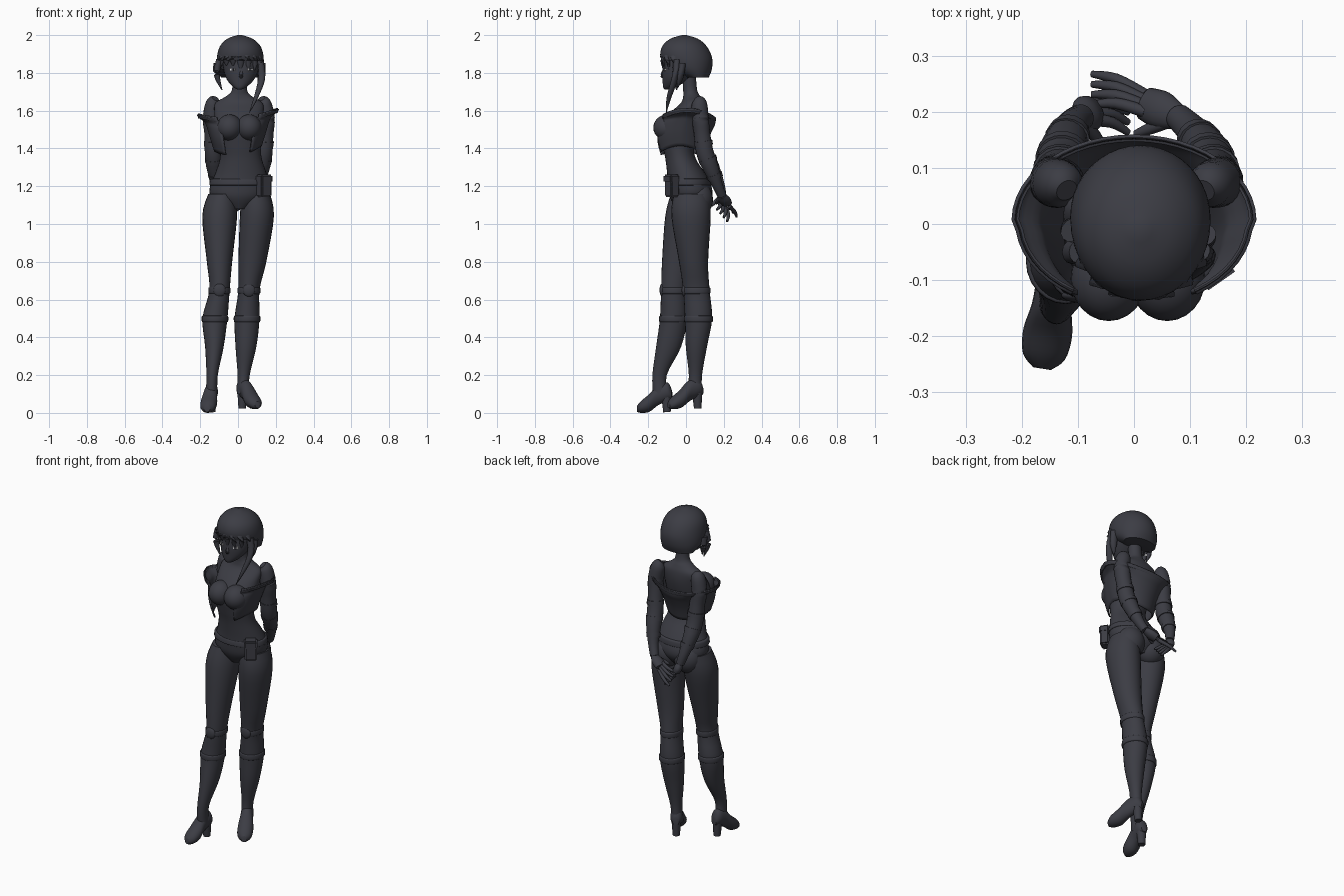
import bpy, bmesh
from math import sin, cos, pi, radians
from mathutils import Vector, Matrix

default = bpy.data.objects.get("Cube")
if default:
    bpy.data.objects.remove(default, do_unlink=True)


def make_material(name, colour):
    mat = bpy.data.materials.new(name)
    mat.use_nodes = True
    mat.diffuse_color = colour
    mat.node_tree.nodes["Principled BSDF"].inputs["Base Color"].default_value = colour
    return mat


charcoal = make_material("charcoal", (0.045, 0.046, 0.058, 1))
eye_white = make_material("eye white", (0.7, 0.7, 0.7, 1))


def finish(name, bm, mat=charcoal):
    """Turn a bmesh into a smooth shaded object."""
    bmesh.ops.recalc_face_normals(bm, faces=bm.faces)
    mesh = bpy.data.meshes.new(name)
    bm.to_mesh(mesh)
    bm.free()
    obj = bpy.data.objects.new(name, mesh)
    bpy.context.collection.objects.link(obj)
    mesh.materials.append(mat)
    bpy.ops.object.select_all(action='DESELECT')
    obj.select_set(True)
    bpy.context.view_layer.objects.active = obj
    bpy.ops.object.shade_smooth_by_angle(angle=radians(40))
    return obj


def spline(points, steps=4):
    """Catmull-Rom curve through points of any dimension."""
    pts = [Vector(p) for p in points]
    out = []
    for i in range(len(pts) - 1):
        b, c = pts[i], pts[i + 1]
        a = pts[i - 1] if i else b
        d = pts[i + 2] if i + 2 < len(pts) else c
        for k in range(steps):
            t = k / steps
            out.append(b + (c - a) * (t / 2) + (a * 2 - b * 5 + c * 4 - d) * (t * t / 2)
                       + (b * 3 - a - c * 3 + d) * (t ** 3 / 2))
    return out + [pts[-1]]


def skin(bm, rings, closed=True):
    """Bridge rows of points with quads."""
    rows = [[bm.verts.new(p) for p in ring] for ring in rings]
    for low, high in zip(rows, rows[1:]):
        count = len(low)
        for j in range(count if closed else count - 1):
            k = (j + 1) % count
            bm.faces.new((low[j], low[k], high[k], high[j]))
    if closed:
        bm.faces.new(rows[0])
        bm.faces.new(rows[-1])


def loft_mesh(sections, along=False, sides=24):
    """Ellipses (x, y, z, rx, ry), level or square to their path."""
    curve = spline(sections)
    rings = []
    for i, s in enumerate(curve):
        centre = Vector(s[:3])
        turn = Matrix.Identity(3)
        if along:
            ahead, behind = curve[min(i + 1, len(curve) - 1)], curve[max(i - 1, 0)]
            tangent = Vector(ahead[:3]) - Vector(behind[:3])
            turn = tangent.to_track_quat('Z', 'Y').to_matrix()
        angles = [2 * pi * j / sides for j in range(sides)]
        rings.append([centre + turn @ Vector((s[3] * cos(a), s[4] * sin(a), 0)) for a in angles])
    bm = bmesh.new()
    skin(bm, rings)
    return bm


def loft(name, sections, along=False, sides=24):
    return finish(name, loft_mesh(sections, along, sides))


def tube(name, points, sides=16, flat=1):
    """Round or flattened limb from (x, y, z, r) points."""
    return loft(name, [(*p, p[3] * flat) for p in points], True, sides)


def ball(name, place, size, spin=0):
    bm = bmesh.new()
    frame = Matrix.Translation(place) @ Matrix.Rotation(spin, 4, 'Z') @ Matrix.Diagonal((*size, 1))
    bmesh.ops.create_uvsphere(bm, u_segments=24, v_segments=14, radius=1, matrix=frame)
    return finish(name, bm)


def box(name, place, size, spin=0, mat=charcoal, bevel=0.0):
    bm = bmesh.new()
    frame = Matrix.Translation(place) @ Matrix.Rotation(spin, 4, 'Z') @ Matrix.Diagonal((*size, 1))
    bmesh.ops.create_cube(bm, size=1, matrix=frame)
    if bevel:
        bmesh.ops.bevel(bm, geom=bm.edges[:], offset=bevel, segments=2, affect='EDGES')
    return finish(name, bm, mat)


# Torso and neck
loft("torso", [
    (.005, .02, 1.08, .05, .07), (.005, .025, 1.14, .145, .11), (.01, .02, 1.2, .158, .115),
    (.015, 0, 1.27, .135, .1), (.015, -.03, 1.35, .11, .08), (.01, -.04, 1.42, .112, .085),
    (.005, -.03, 1.5, .128, .105), (.005, 0, 1.58, .13, .09), (.005, .03, 1.64, .125, .058),
    (.005, .03, 1.675, .07, .045), (.008, .022, 1.71, .04, .037), (.01, .015, 1.8, .038, .036)], sides=32)
for side, word in ((1, "left"), (-1, "right")):
    ball(word + "_bust", (.007 + side * .052, -.098, 1.51), (.068, .075, .07))
    ball(word + "_buttock", (.01 + side * .07, .065, 1.13), (.082, .078, .09))

# Belt and pouch
loft("belt", [(.01, .015, z, .162 - dip, .118 - dip)
              for z, dip in ((1.205, .004), (1.21, 0), (1.235, .004), (1.24, .012))], sides=32)
box("belt_pouch", (.138, -.075, 1.2), (.068, .055, .115), radians(35), bevel=.008)
box("pouch_flap", (.139, -.077, 1.24), (.074, .06, .045), radians(35), bevel=.008)

# Legs, each with a knee pad and boot bands
legs = {
    "right": [(-.085, .015, 1.16, .072, .095), (-.097, -.005, 1.04, .092, .105),
              (-.098, -.045, .8, .067, .082), (-.098, -.066, .65, .054, .066),
              (-.122, -.066, .5, .066, .072), (-.125, -.092, .35, .049, .066),
              (-.137, -.14, .2, .03, .038), (-.14, -.135, .1, .031, .04)],
    "left": [(.095, .03, 1.16, .075, .095), (.1, .027, 1.04, .09, .104),
             (.076, .04, .8, .074, .077), (.058, .055, .65, .056, .07),
             (.048, .066, .5, .066, .072), (.042, .055, .35, .055, .056),
             (.03, .05, .2, .032, .035), (.026, .045, .1, .031, .04)]}
for word, sections in legs.items():
    loft(word + "_leg", sections)
    x, y, z, rx, ry = sections[3]
    ball(word + "_knee_pad", (x, y - ry + .006, z), (.032, .014, .035))
    for label, s in (("boot_top", sections[3]), ("calf_band", sections[4])):
        x, y, z, rx, ry = s
        loft(word + "_" + label, [(x, y, z + h, rx + g, ry + g)
                                  for h, g in ((-.02, -.002), (-.014, .004), (.01, .004), (.015, -.002))])


def shoe(word, heel, yaw, base, length):
    """Heeled shoe: slices run from heel to toe along -y, then turn."""
    frame = Matrix.Translation((*heel, base)) @ Matrix.Rotation(yaw, 4, 'Z')
    slices = [(0, .018, .075, .12), (.12, .033, .065, .16), (.4, .036, .04, .15),
              (.65, .044, .006, .1), (.88, .038, 0, .065), (1, .016, .005, .04)]
    rings = []
    for t, half, low, high in spline(slices):
        mid, tall = (low + high) / 2, (high - low) / 2
        rings.append([frame @ Vector((half * cos(a), -t * length, mid + tall * sin(a)))
                      for a in [2 * pi * k / 20 for k in range(20)]])
    bm = bmesh.new()
    skin(bm, rings)
    finish(word + "_shoe", bm)
    top, foot = frame @ Vector((0, -.03, .1)), frame @ Vector((0, -.026, .004))
    tube(word + "_shoe_heel", [(*top, .028), (*foot, .02)])


shoe("right", (-.135, -.075), radians(-9), 0, .185)
shoe("left", (.01, .085), radians(28), .02, .2)

# Arms folded behind the back
arms = {
    "left": [(.125, .06, 1.665, .02), (.135, .07, 1.64, .04), (.15, .075, 1.56, .045),
             (.145, .085, 1.48, .043), (.137, .1, 1.38, .046), (.127, .13, 1.3, .042),
             (.105, .165, 1.21, .029), (.08, .19, 1.15, .024)],
    "right": [(-.12, .06, 1.665, .02), (-.13, .07, 1.64, .04), (-.142, .075, 1.56, .045),
              (-.135, .085, 1.48, .043), (-.13, .1, 1.38, .046), (-.125, .135, 1.3, .042),
              (-.11, .175, 1.21, .029), (-.095, .19, 1.15, .024)]}
for word, points in arms.items():
    tube(word + "_arm", points, 20)
    x, y, z, r = points[4]
    for k in range(3):
        a, b = Vector(points[3 + k]), Vector(points[4 + k])
        p, q = a.lerp(b, .4), a.lerp(b, .65)
        p[3], q[3] = p[3] + .004, q[3] + .004
        tube("%s_sleeve_fold_%d" % (word, k), [tuple(p), tuple(q)])

# Hands with fanned fingers and a thumb
hands = {"left": ((.08, .19, 1.15), (.02, .215, 1.11), (-.075, .24, 1.07)),
         "right": ((-.095, .19, 1.15), (-.075, .2, 1.1), (-.01, .19, 1.045))}
for word, (wrist, knuckle, tip) in hands.items():
    wrist, knuckle, tip = Vector(wrist), Vector(knuckle), Vector(tip)
    tube(word + "_palm", [(*wrist, .022), (*wrist.lerp(knuckle, .5), .034), (*knuckle, .03)], 16, .7)
    for k in range(4):
        spread = Vector((0, (k - 1.5) * .014, (1.5 - k) * .016))
        start, end = knuckle + spread * .7, tip + spread * 1.3
        bend = start.lerp(end, .55) + Vector((0, .008, 0))
        tube("%s_finger_%d" % (word, k), [(*start, .011), (*bend, .01), (*end, .006)], 10)
    thumb = wrist.lerp(tip, .5) - Vector((0, .055, 0))
    tube(word + "_thumb", [(*wrist, .012), (*wrist.lerp(thumb, .6), .011), (*thumb, .007)], 10)

# Off-shoulder jacket: open at the front, flared collar over the arms
rows = [(1.39, .118, .115, -.03), (1.46, .14, .135, -.03), (1.52, .158, .145, -.015),
        (1.55, .172, .145, 0), (1.575, .205, .145, .005), (1.59, .212, .148, .005), (1.565, .213, .152, .005)]
rings = []
for z, rx, ry, cy in spline(rows, 3):
    ring = []
    for k in range(41):
        a = radians(-148 + 296 * k / 40)
        lift = .035 * sin(a) ** 2 - .025 + .015 * sin(a)
        ring.append(Vector((rx * sin(a) * (1 if cos(a) > 0 else .97), cy + ry * cos(a), z + lift)))
    rings.append(ring)
bm = bmesh.new()
skin(bm, rings, closed=False)
jacket = finish("cropped_jacket", bm)
jacket.modifiers.new("cloth", 'SOLIDIFY').thickness = .008

# Head and face
loft("head", [(.008, -.1, 1.712, .01, .012), (.01, -.085, 1.725, .035, .036), (.013, -.058, 1.765, .072, .066),
              (.016, -.025, 1.82, .093, .1), (.015, -.005, 1.9, .1, .11), (.012, -.005, 1.96, .07, .08)], sides=32)
tube("nose", [(.018, -.12, 1.81, .006), (.016, -.125, 1.785, .011), (.016, -.115, 1.775, .006)], 10)
for side, word in ((1, "left"), (-1, "right")):
    box(word + "_eye", (.018 + side * .047, -.113, 1.818), (.03, .008, .011), side * radians(26), eye_white)
    box(word + "_iris", (.018 + side * .045, -.1155, 1.817), (.013, .008, .014), side * radians(24))

# Bob hair: a dome cut open around the face
bm = loft_mesh([(.01, .06, 1.775, .1, .06), (.01, .025, 1.82, .121, .112), (.012, .002, 1.88, .124, .136),
                (.012, -.008, 1.94, .108, .118), (.01, -.01, 1.98, .068, .074), (.01, -.01, 2, .012, .012)], sides=40)
face_zone = [f for f in bm.faces if f.calc_center_median().y < -.045 and f.calc_center_median().z < 1.862]
bmesh.ops.delete(bm, geom=face_zone, context='FACES')
finish("bob_hair", bm)

# Fringe and side locks
for k in range(7):
    a = radians(-62 + 21 * k)
    x, y = .012 + .112 * sin(a), -.118 * cos(a)
    drop = 1.815 if k > 2 else 1.84
    tube("fringe_lock_%d" % k, [(x * .75, y * .9, 1.94, .014), (x, y - .008, 1.885, .024), (x, y - .003, drop, .004)], 10, .45)
locks = {
    "left_long_lock": [(.12, -.05, 1.87, .018), (.125, -.06, 1.77, .02), (.095, -.09, 1.67, .013), (.06, -.105, 1.59, .002)],
    "left_short_lock": [(.122, -.02, 1.85, .025), (.122, -.03, 1.78, .02), (.105, -.045, 1.72, .003)],
    "right_lock": [(-.1, -.05, 1.87, .02), (-.112, -.05, 1.79, .02), (-.085, -.05, 1.71, .003)],
    "right_rear_lock": [(-.108, -.01, 1.85, .025), (-.112, -.005, 1.79, .018), (-.1, -.015, 1.74, .003)]}
for name, points in locks.items():
    tube(name, points, 12, .8)
